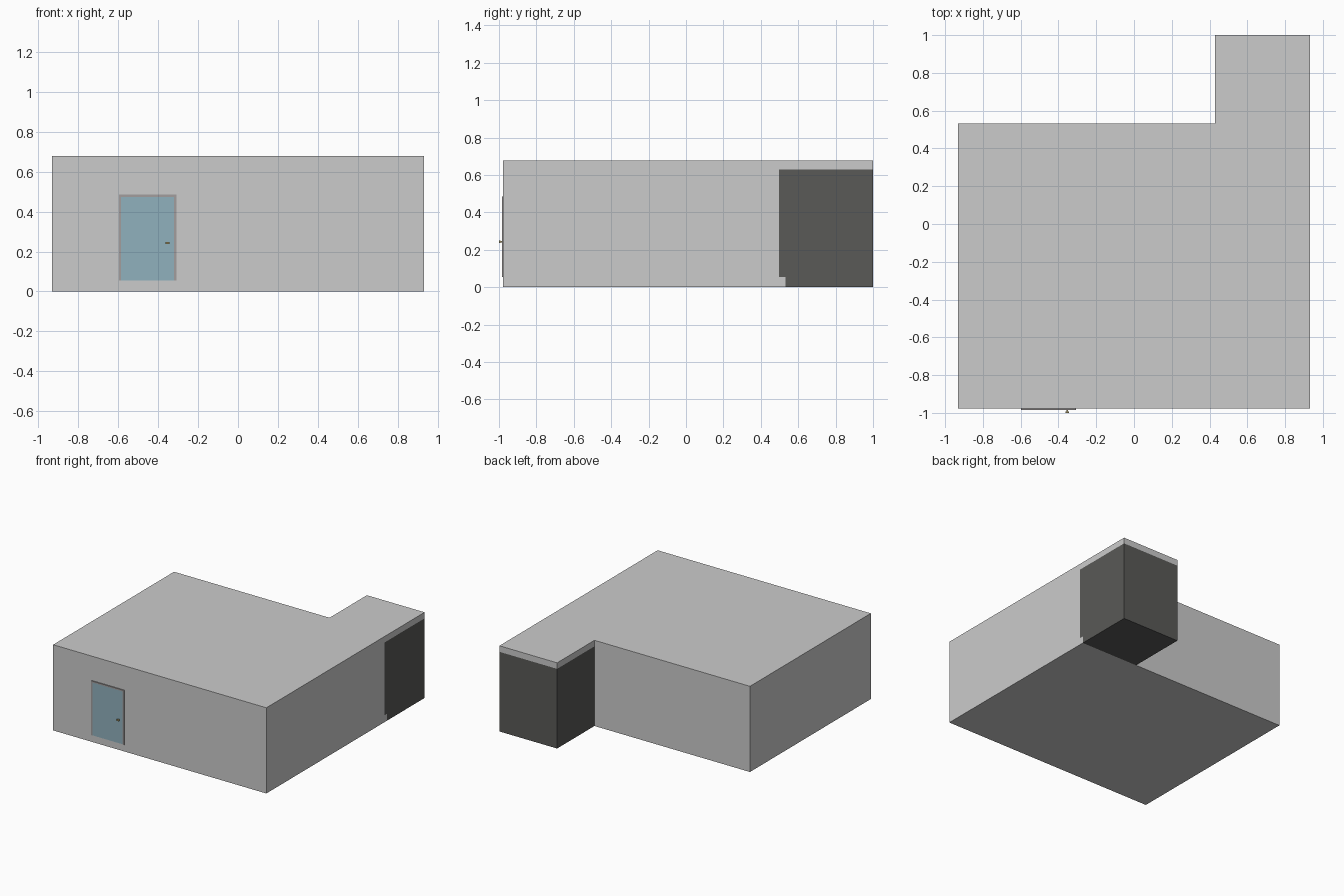
import bpy, bmesh
from mathutils import Vector

if "Cube" in bpy.data.objects:
    bpy.data.objects.remove(bpy.data.objects["Cube"])

T = 0.035                      # wall thickness
X, Y0, Y1, YB = 0.933, -0.978, 0.533, 1.0
XA = 0.428                     # inner corner of the annex
ZF, ZC, ZT = 0.055, 0.63, 0.678
DL, DR, DT = -0.597, -0.308, 0.486   # door frame extents


def mat(name, r, g, b):
    m = bpy.data.materials.new(name)
    m.diffuse_color = (r, g, b, 1)
    m.use_nodes = True
    m.node_tree.nodes["Principled BSDF"].inputs["Base Color"].default_value = m.diffuse_color
    return m


slab_mat = mat("slab_grey", 0.62, 0.62, 0.60)
dark = mat("dark_grey", 0.10, 0.10, 0.095)
blue = mat("door_blue", 0.28, 0.44, 0.51)
trim = mat("frame_grey", 0.36, 0.34, 0.34)
brass = mat("brass", 0.40, 0.32, 0.14)


def prism(name, pts, axis, a, b, m=None):
    """Extrude a flat profile along an axis from a to b."""
    def place(p, t):
        c = list(p)
        c.insert(axis, t)
        return c
    bm = bmesh.new()
    f = bm.faces.new([bm.verts.new(place(p, a)) for p in pts])
    r = bmesh.ops.extrude_face_region(bm, geom=[f])
    shift = Vector(place((0, 0), b - a))
    bmesh.ops.translate(bm, vec=shift, verts=[v for v in r["geom"] if isinstance(v, bmesh.types.BMVert)])
    bmesh.ops.recalc_face_normals(bm, faces=bm.faces[:])
    me = bpy.data.meshes.new(name)
    bm.to_mesh(me)
    bm.free()
    ob = bpy.data.objects.new(name, me)
    bpy.context.collection.objects.link(ob)
    if m:
        me.materials.append(m)
    return ob


def box(name, x0, x1, y0, y1, z0, z1, m=None):
    return prism(name, [(x0, y0), (x1, y0), (x1, y1), (x0, y1)], 2, z0, z1, m)


# L-shaped roof and main floor slab
prism("roof", [(-X, Y0), (X, Y0), (X, YB), (XA, YB), (XA, Y1), (-X, Y1)], 2, ZC, ZT)
box("floor_slab", -X, X, Y0, Y1, 0, ZF, slab_mat)

# Main room walls, the front one cut around the door
prism("front_wall", [(-X, ZF), (DL, ZF), (DL, DT), (DR, DT), (DR, ZF), (X, ZF), (X, ZC), (-X, ZC)],
      1, Y0, Y0 + T)
box("left_wall", -X, -X + T, Y0 + T, Y1 - T, ZF, ZC)
box("right_wall", X - T, X, Y0 + T, Y1 - T, ZF, ZC)
box("back_wall", -X, XA, Y1 - T, Y1, ZF, ZC)

# Dark annex: floor, back wall and side walls that rest on the main slab
box("annex_floor", XA + T, X - T, Y1, YB - T, 0, ZF, dark)
box("annex_back_wall", XA, X, YB - T, YB, 0, ZC, dark)
side = [(Y1, 0), (YB - T, 0), (YB - T, ZC), (Y1 - T, ZC), (Y1 - T, ZF), (Y1, ZF)]
prism("annex_right_wall", side, 0, X - T, X, dark)
prism("annex_left_wall", side, 0, XA, XA + T, dark)

# Door frame, leaf and handles
w = 0.012
prism("door_frame", [(DL, ZF), (DL + w, ZF), (DL + w, DT - w), (DR - w, DT - w), (DR - w, ZF),
                     (DR, ZF), (DR, DT), (DL, DT)], 1, Y0 - 0.007, Y0 + T + 0.007, trim)
box("door", DL + w, DR - w, Y0 - 0.004, Y0 + 0.02, ZF, DT - w, blue)
for name, near, far, tip in (("outer", Y0 - 0.004, Y0 - 0.014, -1.0),
                             ("inner", Y0 + 0.02, Y0 + 0.032, Y0 + 0.042)):
    box(name + "_handle_stem", -0.357, -0.349, min(near, far), max(near, far), 0.239, 0.247, brass)
    box(name + "_handle_grip", -0.363, -0.343, min(far, tip), max(far, tip), 0.237, 0.249, brass)
